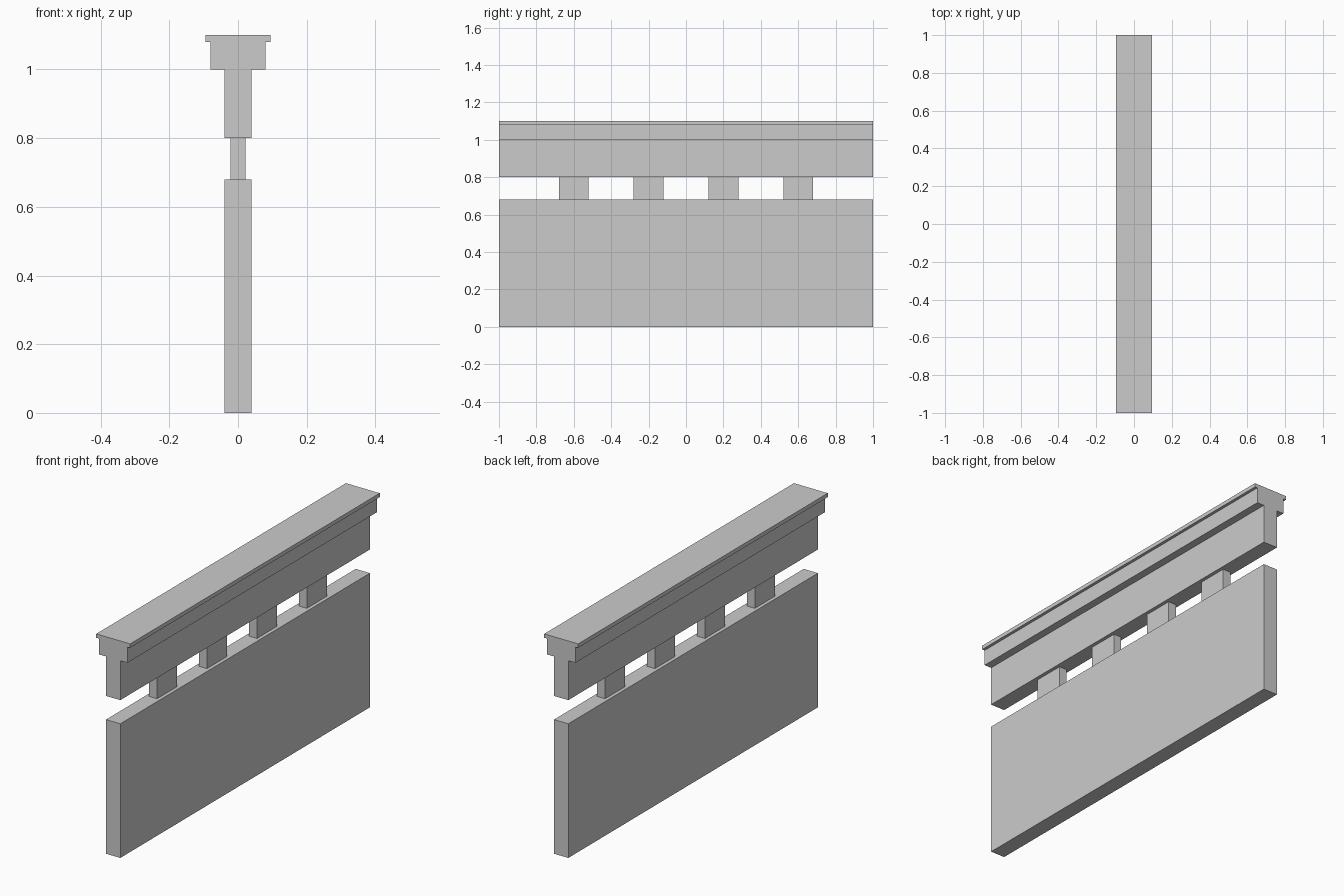
import bpy, bmesh

if "Cube" in bpy.data.objects:
    bpy.data.objects.remove(bpy.data.objects["Cube"])

def extrude_profile(name, half, y0, y1):
    """Mirror a right-hand (x, z) outline across x = 0 and extrude it along y."""
    outline = half + [(-x, z) for x, z in reversed(half)]
    bm = bmesh.new()
    face = bm.faces.new([bm.verts.new((x, y0, z)) for x, z in outline])
    ext = bmesh.ops.extrude_face_region(bm, geom=[face])
    moved = [v for v in ext["geom"] if isinstance(v, bmesh.types.BMVert)]
    bmesh.ops.translate(bm, verts=moved, vec=(0, y1 - y0, 0))
    bmesh.ops.recalc_face_normals(bm, faces=bm.faces)
    mesh = bpy.data.meshes.new(name)
    bm.to_mesh(mesh)
    bm.free()
    obj = bpy.data.objects.new(name, mesh)
    bpy.context.collection.objects.link(obj)
    return obj

# Solid lower wall
extrude_profile("lower_wall", [(0.04, 0), (0.04, 0.68)], -1, 1)

# Upper beam with stepped coping and thin lip
extrude_profile("coping_beam", [(0.04, 0.80), (0.04, 1.00), (0.08, 1.00), (0.08, 1.08),
                                (0.095, 1.08), (0.095, 1.10)], -1, 1)

# Four short posts in the gap
for i in range(4):
    y = -0.6 + 0.4 * i
    extrude_profile(f"post_{i + 1}", [(0.022, 0.68), (0.022, 0.80)], y - 0.08, y + 0.08)
